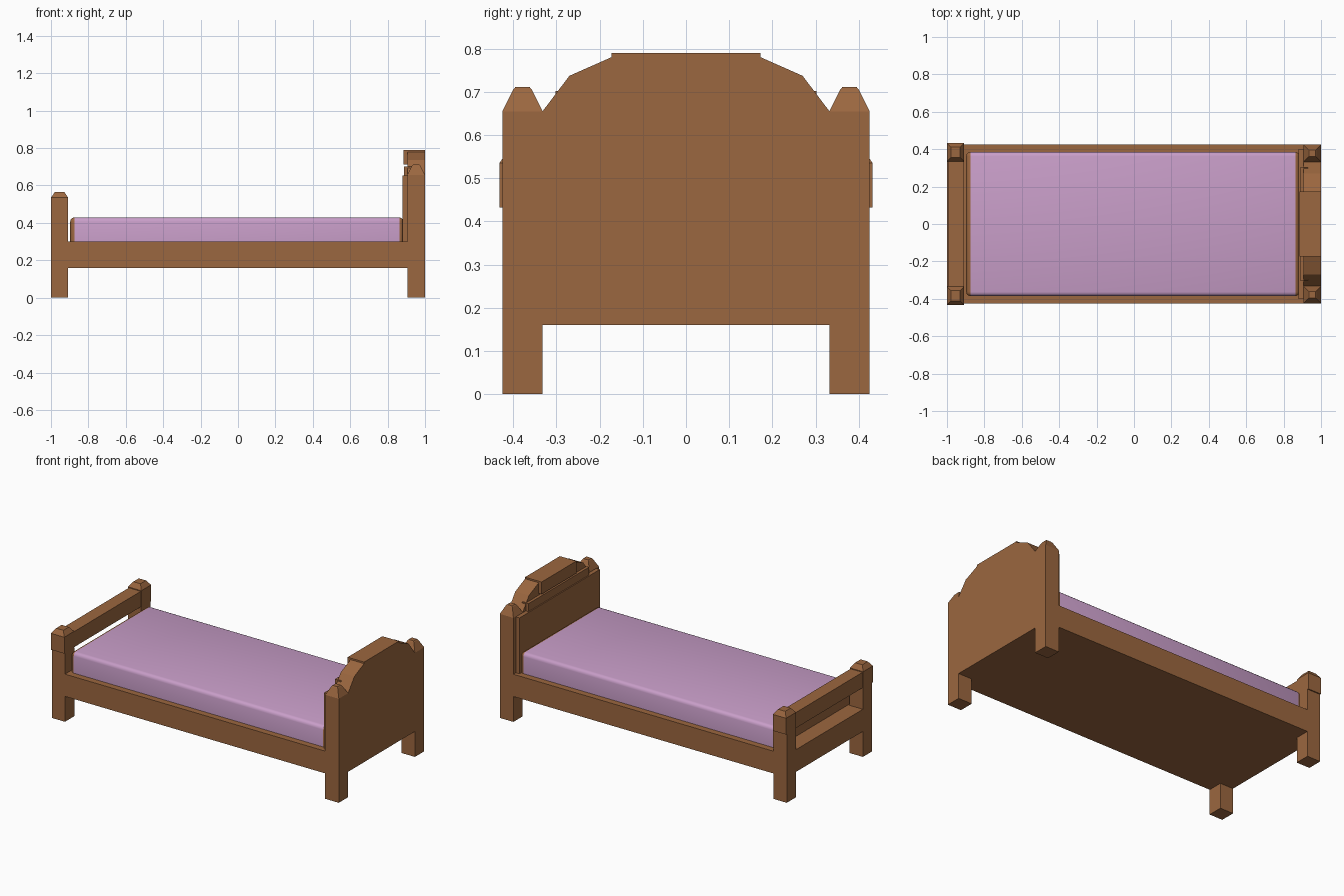
import bpy, bmesh

if "Cube" in bpy.data.objects:
    bpy.data.objects.remove(bpy.data.objects["Cube"])

def material(name, col):
    m = bpy.data.materials.new(name)
    m.diffuse_color = (*col, 1)
    m.use_nodes = True
    m.node_tree.nodes["Principled BSDF"].inputs["Base Color"].default_value = m.diffuse_color
    return m

wood = material("wood", (0.33, 0.135, 0.05))
cloth = material("cloth", (0.58, 0.34, 0.58))

def finish(name, bm, *mats):
    bmesh.ops.recalc_face_normals(bm, faces=bm.faces)
    me = bpy.data.meshes.new(name)
    bm.to_mesh(me)
    bm.free()
    for m in mats:
        me.materials.append(m)
    ob = bpy.data.objects.new(name, me)
    bpy.context.collection.objects.link(ob)
    return ob

def loft(name, rings):
    """Stack of rectangles (x0, x1, y0, y1, z), closed at both ends."""
    bm = bmesh.new()
    loops = [[bm.verts.new(p) for p in ((a, c, z), (b, c, z), (b, d, z), (a, d, z))]
             for a, b, c, d, z in rings]
    for lo, hi in zip(loops, loops[1:]):
        for i in range(4):
            j = (i + 1) % 4
            bm.faces.new((lo[i], lo[j], hi[j], hi[i]))
    bm.faces.new(loops[0][::-1])
    bm.faces.new(loops[-1])
    return finish(name, bm, wood)

def box(name, x0, x1, y0, y1, z0, z1):
    return loft(name, [(x0, x1, y0, y1, z0), (x0, x1, y0, y1, z1)])

def inset_ring(x0, x1, y0, y1, z, d):
    return (x0 + d, x1 - d, y0 + d, y1 - d, z)

# Bed base
box("bed_base", -1, 1, -0.425, 0.425, 0.16, 0.30)

for side, s in (("front", -1), ("back", 1)):
    y0, y1 = sorted((s * 0.332, s * 0.425))
    b0, b1 = sorted((s * 0.335, s * 0.432))
    # Legs
    box(f"foot_leg_{side}", -1, -0.908, y0, y1, 0, 0.16)
    box(f"head_leg_{side}", 0.905, 1, y0, y1, 0, 0.16)
    # Foot posts with a wider block and tapered cap
    box(f"foot_post_{side}", -1, -0.908, y0, y1, 0.30, 0.432)
    f = (-1, -0.908, b0, b1)
    loft(f"foot_post_cap_{side}", [(*f, 0.432), (*f, 0.535), inset_ring(*f, 0.565, 0.021)])
    # Head posts with tapered finials
    h = (0.905, 1, y0, y1)
    loft(f"head_post_{side}", [(*h, 0.30), (*h, 0.655),
                               inset_ring(*h, 0.705, 0.025), inset_ring(*h, 0.711, 0.030)])

# Foot rail
box("foot_rail", -0.995, -0.912, -0.335, 0.335, 0.432, 0.53)

# Arched headboard
half = [(0.332, 0.30), (0.332, 0.655), (0.27, 0.737), (0.173, 0.78)]
outline = half + [(-y, z) for y, z in reversed(half)]
bm = bmesh.new()
face = bm.faces.new([bm.verts.new((0.905, y, z)) for y, z in outline])
ext = bmesh.ops.extrude_face_region(bm, geom=[face], use_keep_orig=True)
bmesh.ops.translate(bm, vec=(0.095, 0, 0),
                    verts=[v for v in ext["geom"] if isinstance(v, bmesh.types.BMVert)])
finish("headboard", bm, wood)

# Inner panel and stepped trim
box("headboard_panel", 0.88, 0.905, -0.40, 0.40, 0.30, 0.652)
box("headboard_lower_trim", 0.887, 0.93, -0.302, 0.302, 0.652, 0.702)
box("headboard_upper_trim", 0.885, 0.905, -0.173, 0.173, 0.713, 0.79)
box("headboard_crest", 0.905, 1, -0.173, 0.173, 0.78, 0.79)

# Mattress with rounded edges and wood-coloured ends
bm = bmesh.new()
bmesh.ops.create_cube(bm, size=1)
for v in bm.verts:
    v.co = (-0.006 + v.co.x * 1.782, v.co.y * 0.77, 0.3645 + v.co.z * 0.129)
edges = [e for e in bm.edges if any(v.co.z > 0.4 for v in e.verts)]
bmesh.ops.bevel(bm, geom=edges, offset=0.022, segments=3, profile=0.5, affect='EDGES')
for f in bm.faces:
    x = f.calc_center_median().x
    if x < -0.876 or x > 0.864:
        f.material_index = 1
mattress = finish("mattress", bm, cloth, wood)
bpy.context.view_layer.objects.active = mattress
mattress.select_set(True)
bpy.ops.object.shade_smooth_by_angle()
